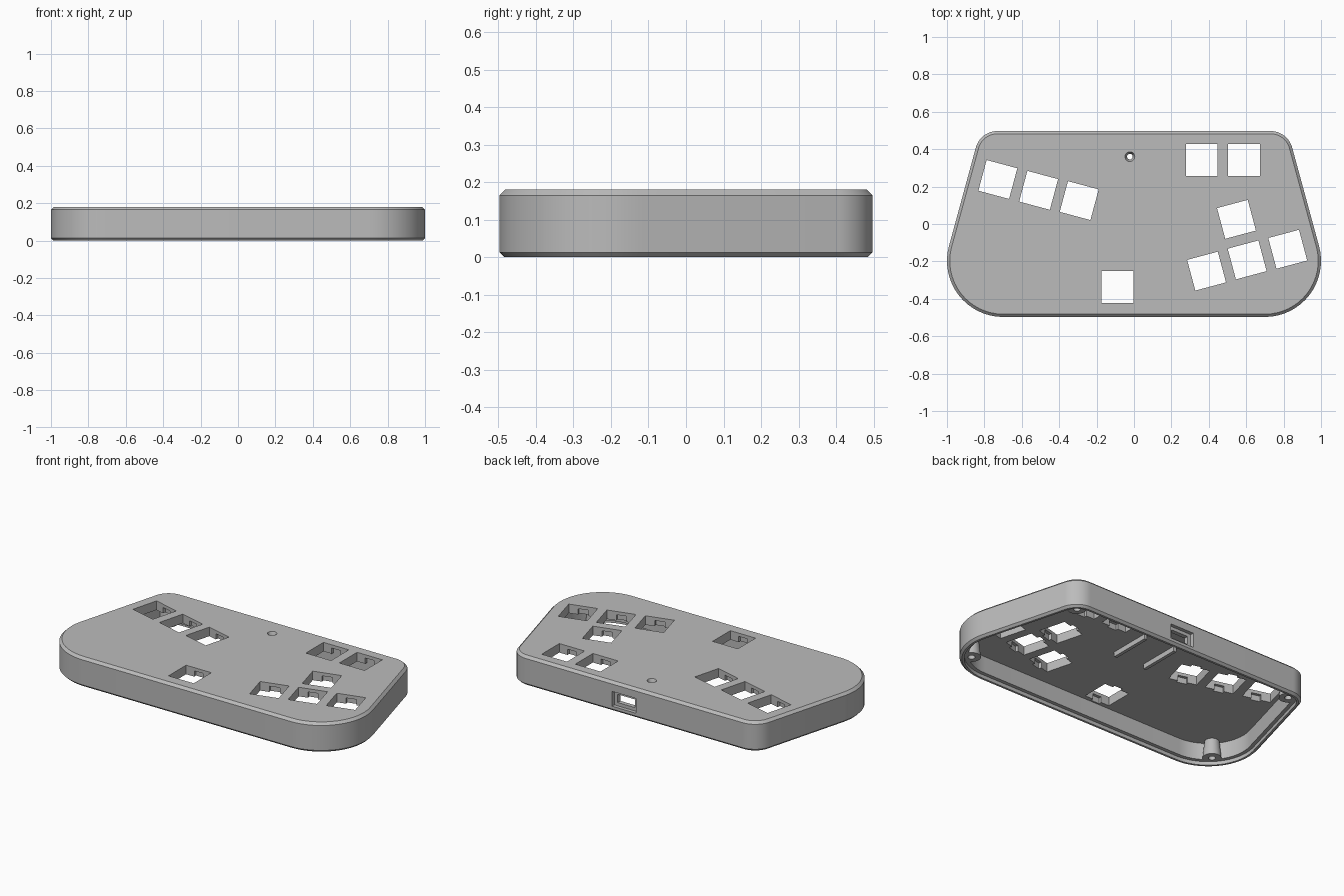
import bpy, bmesh
from math import radians, sin, cos
from mathutils import Matrix

old = bpy.data.objects.get("Cube")
if old:
    bpy.data.objects.remove(old)

grey = bpy.data.materials.new("plain_grey")
grey.use_nodes = True
grey.diffuse_color = (0.5, 0.5, 0.5, 1)
grey.node_tree.nodes["Principled BSDF"].inputs["Base Color"].default_value = (0.5, 0.5, 0.5, 1)

HEIGHT, CEILING, LIP = 0.18, 0.125, 0.16
FRONT = (0.7, -0.197, 0.3)      # corner centre x, y and radius
BACK = (0.73, 0.377, 0.12)
SLANT = 15.25                   # tilt of the side walls in degrees


def finish(name, bm):
    bmesh.ops.recalc_face_normals(bm, faces=bm.faces[:])
    mesh = bpy.data.meshes.new(name)
    bm.to_mesh(mesh)
    bm.free()
    mesh.materials.append(grey)
    obj = bpy.data.objects.new(name, mesh)
    bpy.context.collection.objects.link(obj)
    return obj


def box(name, size, centre, turn=0):
    bm = bmesh.new()
    place = Matrix.Translation(centre) @ Matrix.Rotation(radians(turn), 4, 'Z')
    bmesh.ops.create_cube(bm, size=1, matrix=place @ Matrix.Diagonal((*size, 1)))
    return finish(name, bm)


def cone(name, low, high, x, y, z0, z1):
    bm = bmesh.new()
    bmesh.ops.create_cone(bm, cap_ends=True, segments=32, radius1=low, radius2=high,
                          depth=z1 - z0, matrix=Matrix.Translation((x, y, (z0 + z1) / 2)))
    return finish(name, bm)


def combine(target, tool, operation):
    tool.hide_render = True
    mod = target.modifiers.new(tool.name, 'BOOLEAN')
    mod.operation, mod.solver, mod.object = operation, 'EXACT', tool
    bpy.context.view_layer.objects.active = target
    bpy.ops.object.modifier_apply(modifier=mod.name)
    bpy.data.objects.remove(tool)


def outline(inset):
    """Rounded trapezoid, moved inward by inset."""
    half = []
    for (cx, cy, r), start, end in ((FRONT, -90, SLANT), (BACK, SLANT, 90)):
        for i in range(17):
            a = radians(start + (end - start) * i / 16)
            half.append((cx + (r - inset) * cos(a), cy + (r - inset) * sin(a)))
    return half + [(-x, y) for x, y in reversed(half)]


# Hollow case: chamfered outside, stepped rim, flat ceiling
bm = bmesh.new()
section = [(0.015, HEIGHT), (0, 0.165), (0, 0.013), (0.013, 0), (0.026, 0),
           (0.026, 0.022), (0.048, 0.022), (0.048, CEILING)]
rings = [[bm.verts.new((x, y, z)) for x, y in outline(inset)] for inset, z in section]
for a, b in zip(rings, rings[1:]):
    for i in range(len(a)):
        j = (i + 1) % len(a)
        bm.faces.new((a[i], a[j], b[j], b[i]))
bm.faces.new(rings[0])
bm.faces.new(rings[-1])
case = finish("case", bm)

# Corner screw posts
for side in (-1, 1):
    for (cx, cy, r), reach, angle in ((FRONT, 0.235, -45), (BACK, 0.05, 52)):
        x = side * (cx + reach * cos(radians(angle)))
        y = cy + reach * sin(radians(angle))
        combine(case, cone("post", 0.052, 0.04, x, y, 0.022, 0.14), 'UNION')
        combine(case, cone("screw_hole", 0.02, 0.02, x, y, -0.01, 0.1), 'DIFFERENCE')

# Two board ribs under the ceiling
for x in (-0.035, 0.175):
    combine(case, box("rib", (0.02, 0.26, 0.06), (x, 0.18, CEILING)), 'UNION')

# Square button openings with side clip notches
buttons = [(-0.728, 0.238, -15), (-0.51, 0.18, -15), (-0.293, 0.125, -15),
           (0.548, 0.025, 15), (0.388, -0.252, 15), (0.605, -0.192, 15), (0.822, -0.135, 15),
           (0.362, 0.342, 0), (0.588, 0.342, 0), (-0.088, -0.337, 0)]
for x, y, turn in buttons:
    combine(case, box("opening", (0.17, 0.17, 0.3), (x, y, HEIGHT), turn), 'DIFFERENCE')
    combine(case, box("notch", (0.06, 0.205, 0.06), (x, y, LIP - 0.03), turn), 'DIFFERENCE')

# Countersunk indicator hole
combine(case, cone("light_hole", 0.015, 0.015, -0.022, 0.36, 0.05, 0.3), 'DIFFERENCE')
combine(case, cone("light_sink", 0.014, 0.027, -0.022, 0.36, 0.15, 0.182), 'DIFFERENCE')

# Cable port in the back wall: outer recess and inner slot
combine(case, box("port_recess", (0.16, 0.05, 0.09), (0.07, 0.5, 0.075)), 'DIFFERENCE')
combine(case, box("port_slot", (0.115, 0.2, 0.05), (0.07, 0.48, 0.075)), 'DIFFERENCE')

# Smooth round walls, crisp edges
bpy.ops.object.select_all(action='DESELECT')
case.select_set(True)
bpy.context.view_layer.objects.active = case
bpy.ops.object.shade_smooth_by_angle(angle=radians(25))
